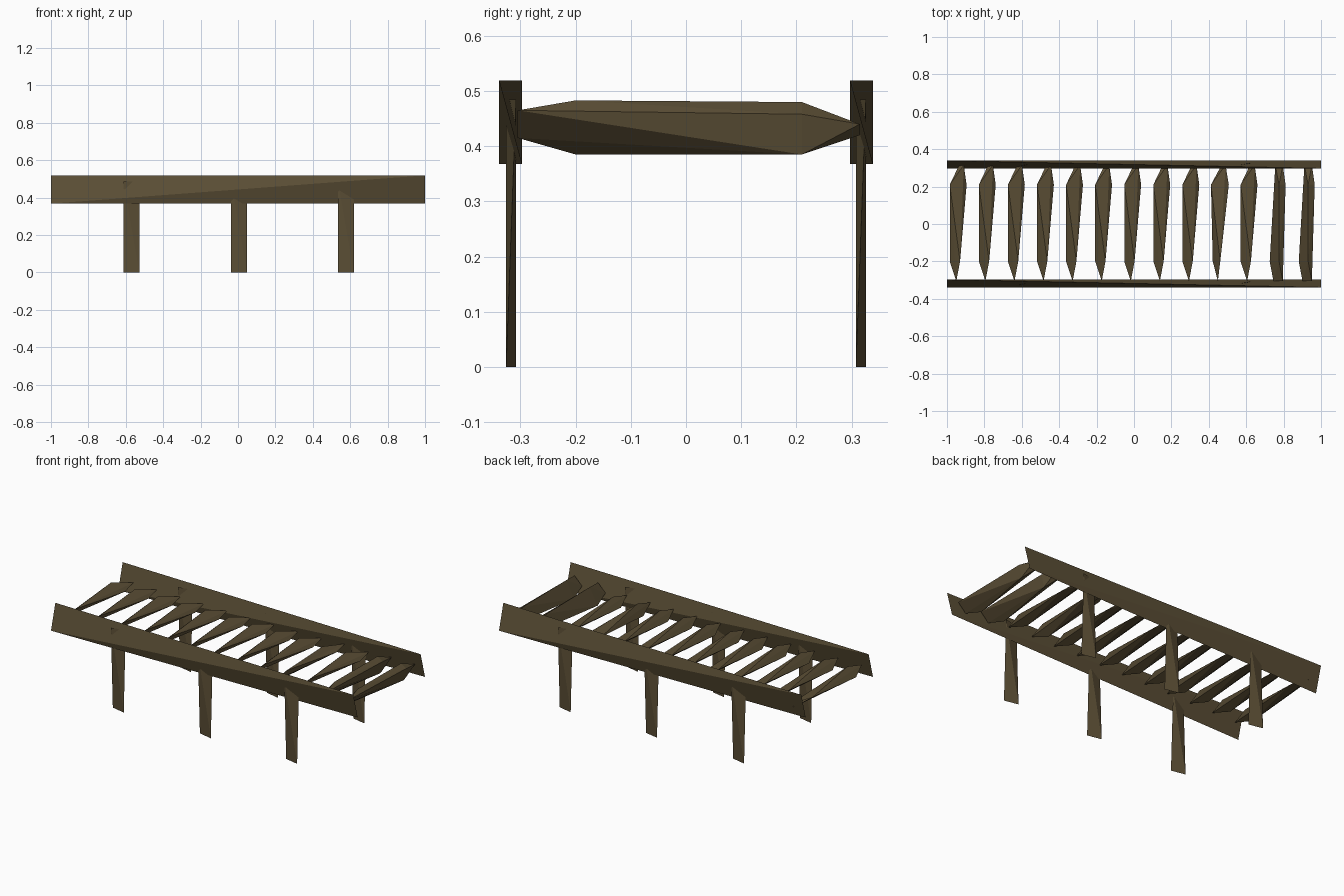
import bpy, bmesh, math
from mathutils import Matrix

cube = bpy.data.objects.get("Cube")
if cube:
    bpy.data.objects.remove(cube, do_unlink=True)

wood = bpy.data.materials.new("weathered brown wood")
wood.use_nodes = True
colour = (0.105, 0.077, 0.036, 1)
wood.diffuse_color = colour
wood.node_tree.nodes["Principled BSDF"].inputs["Base Color"].default_value = colour


def hull(name, points, place):
    """Solid chunk of timber wrapped tightly around a few corner points."""
    bm = bmesh.new()
    for p in points:
        bm.verts.new(p)
    bmesh.ops.convex_hull(bm, input=bm.verts)
    bm.transform(place)
    bmesh.ops.recalc_face_normals(bm, faces=bm.faces)
    mesh = bpy.data.meshes.new(name)
    bm.to_mesh(mesh)
    bm.free()
    mesh.materials.append(wood)
    obj = bpy.data.objects.new(name, mesh)
    bpy.context.collection.objects.link(obj)


def twisted_board(name, centre_x, centre_y, half_x, half_y, bottom, top, hand):
    """Board whose upper and lower edges cross, giving four long triangles."""
    points = [(-half_x, -hand * half_y, bottom), (half_x, hand * half_y, bottom),
              (-half_x, hand * half_y, top), (half_x, -hand * half_y, top)]
    hull(name, points, Matrix.Translation((centre_x, centre_y, 0)))


# Side rails and the legs that twist the other way
for side, word in ((-1, "front"), (1, "back")):
    twisted_board(f"{word}_rail", 0, side * 0.318, 1, 0.0205, 0.368, 0.519, 1)
    for i, x in enumerate((-0.57, 0.006, 0.577)):
        twisted_board(f"{word}_leg_{i + 1}", x, side * 0.317, 0.0425, 0.009, 0, 0.485, -1)

# Slat corners around the slat centre: front tip, front edge, rear edge, rear tip
SLAT_Z = 0.435
FLAT = [(-0.005, -0.305, 0.005),
        (-0.04, -0.20, -0.02), (0.015, -0.20, 0.03),
        (-0.04, 0.21, 0.017), (0.05, 0.21, -0.015),
        (0.01, 0.315, -0.015), (0.035, 0.315, -0.005)]
STEEP = [(-0.02, -0.305, -0.02), (0.03, -0.305, 0.03),
         (-0.04, -0.20, -0.05), (0.01, -0.20, 0.048),
         (0.01, 0.21, 0.045), (0.045, 0.21, 0.023), (0.03, 0.21, -0.05),
         (-0.01, 0.315, -0.015), (0.03, 0.315, 0.005)]

# Cross slats, a few of them knocked askew
for i in range(13):
    shape = STEEP if i > 10 else FLAT
    tilt = math.radians(-15 if i == 9 else 0)
    place = Matrix.Translation((-0.945 + 0.1555 * i, 0, SLAT_Z)) @ Matrix.Rotation(tilt, 4, 'Y')
    hull(f"slat_{i + 1}", shape, place)
